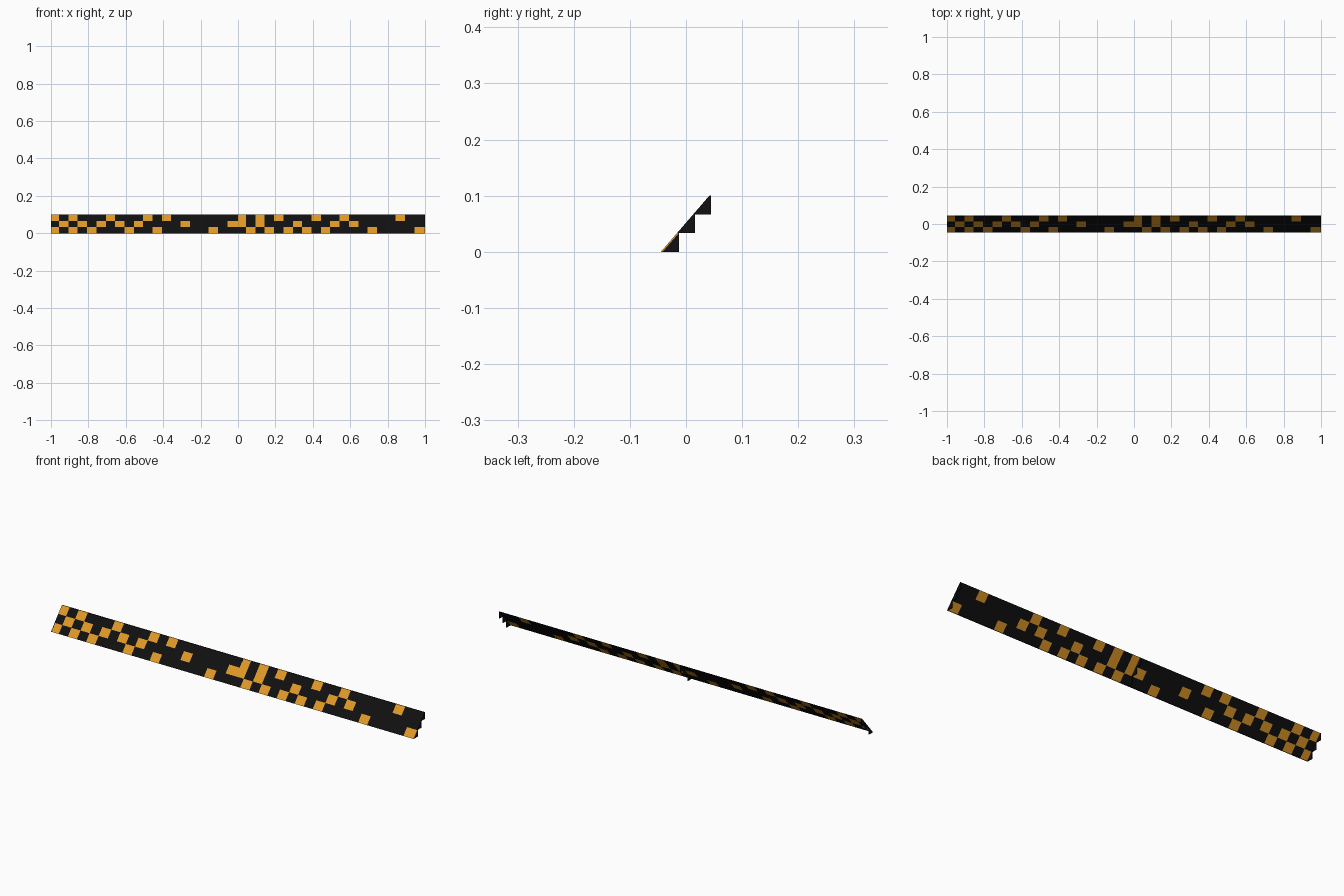
import bpy, bmesh

if "Cube" in bpy.data.objects:
    bpy.data.objects.remove(bpy.data.objects["Cube"])

def material(name, rgb):
    m = bpy.data.materials.new(name)
    m.diffuse_color = (*rgb, 1)
    m.use_nodes = True
    m.node_tree.nodes["Principled BSDF"].inputs["Base Color"].default_value = m.diffuse_color
    return m

BLACK = material("black", (0.005, 0.005, 0.005))
ORANGE = material("orange", (0.75, 0.32, 0.02))
DARK = material("bracket black", (0.006, 0.005, 0.007))

ROWS, COLS = 3, 20            # per half
RISE, RUN, THICK = 0.1 / 3, 0.0288, 0.0032
Y0 = -(3 * RUN + THICK) / 2

# orange cells of each row, bottom to top, counted from the left end
LIT = [
    {0, 2, 4, 8, 11, 17, 21, 23, 25, 27, 29, 34, 39},
    {1, 3, 5, 7, 9, 14, 19, 20, 22, 26, 30, 32},
    {0, 2, 6, 10, 12, 20, 22, 24, 28, 31, 37},
]

def prism(bm, profile, x0, x1, mat=0):
    """Extrude a (y, z) profile from x0 to x1."""
    a = [bm.verts.new((x0, y, z)) for y, z in profile]
    b = [bm.verts.new((x1, y, z)) for y, z in profile]
    n = len(a)
    faces = [bm.faces.new(a), bm.faces.new(b[::-1])]
    faces += [bm.faces.new((a[i], b[i], b[(i + 1) % n], a[(i + 1) % n])) for i in range(n)]
    for f in faces:
        f.material_index = mat

def finish(bm, name, mats):
    bmesh.ops.recalc_face_normals(bm, faces=bm.faces)
    me = bpy.data.meshes.new(name)
    bm.to_mesh(me)
    bm.free()
    for m in mats:
        me.materials.append(m)
    bpy.context.collection.objects.link(bpy.data.objects.new(name, me))

for r in range(ROWS):
    y, z = Y0 + r * RUN, r * RISE
    # sloping panel of coloured cells, in two equal halves
    slab = [(y, z), (y + THICK, z), (y + RUN + THICK, z + RISE), (y + RUN, z + RISE)]
    bm = bmesh.new()
    for half in range(2):
        left = half - 1
        edges = [left] + [left + 0.05 * i - 0.007 for i in range(1, COLS)] + [left + 1]
        for c in range(COLS):
            prism(bm, slab, edges[c], edges[c + 1], int(half * COLS + c in LIT[r]))
    finish(bm, f"panel_row_{r + 1}", [BLACK, ORANGE])

    # triangular brackets behind the panel at both ends and the middle
    tooth = [(y, z), (y + RUN + THICK, z), (y + RUN + THICK, z + RISE), (y + RUN, z + RISE)]
    bm = bmesh.new()
    for x in (-1, -0.002, 0.996):
        prism(bm, tooth, x, x + 0.004)
    finish(bm, f"brackets_row_{r + 1}", [DARK])
